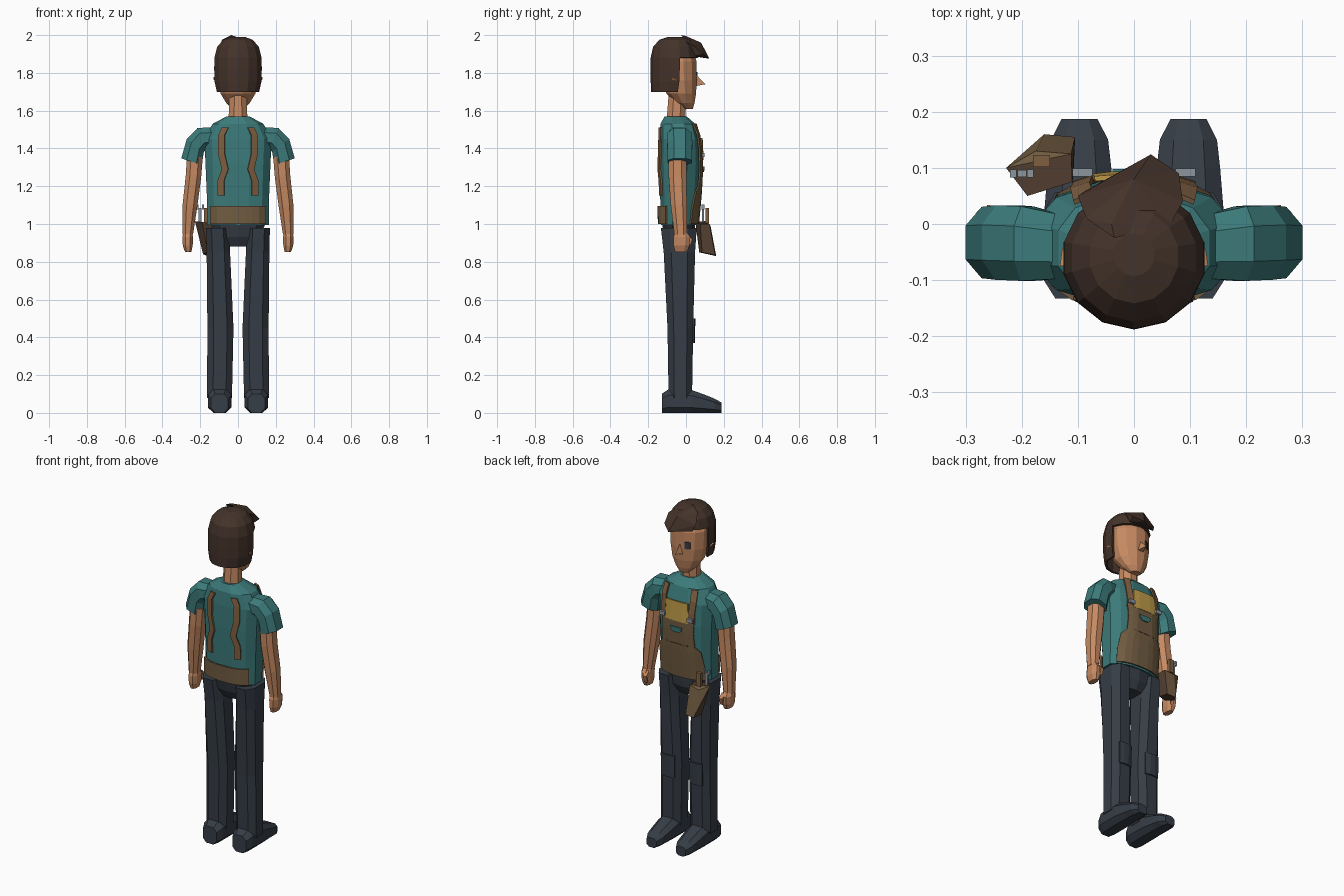
import bpy, bmesh, math
from mathutils import Vector
from mathutils.bvhtree import BVHTree

if "Cube" in bpy.data.objects:
    bpy.data.objects.remove(bpy.data.objects["Cube"])

def mat(name, r, g, b):
    m = bpy.data.materials.new(name)
    lin = [((c / 255 + 0.055) / 1.055) ** 2.4 for c in (r, g, b)]
    m.diffuse_color = (*lin, 1)
    m.use_nodes = True
    m.node_tree.nodes["Principled BSDF"].inputs["Base Color"].default_value = m.diffuse_color
    return m

TEAL = mat("teal cloth", 60, 122, 122)
SKIN = mat("skin", 198, 138, 98)
APRON = mat("apron brown", 114, 93, 66)
STRAP = mat("strap brown", 126, 94, 64)
HAIR = mat("dark hair", 68, 51, 42)
DARK = mat("dark slate", 54, 61, 70)
YELLOW = mat("mustard", 190, 155, 72)
METAL = mat("grey metal", 140, 150, 158)
LEATHER = mat("dark leather", 82, 62, 48)

def finish(bm, name, *mats, rule=None, solid=0):
    bmesh.ops.recalc_face_normals(bm, faces=bm.faces)
    bm.normal_update()
    for f in bm.faces:
        f.material_index = rule(f) if rule else 0
    me = bpy.data.meshes.new(name)
    tree = BVHTree.FromBMesh(bm)
    bm.to_mesh(me)
    bm.free()
    ob = bpy.data.objects.new(name, me)
    bpy.context.collection.objects.link(ob)
    for m in mats:
        me.materials.append(m)
    if solid:
        md = ob.modifiers.new("thickness", 'SOLIDIFY')
        md.thickness, md.offset = solid, 0
    return tree

def skin_rings(rings, cap=(True, True)):
    bm = bmesh.new()
    vs = [[bm.verts.new(p) for p in r] for r in rings]
    n = len(vs[0])
    for a, b in zip(vs, vs[1:]):
        for i in range(n):
            bm.faces.new((a[i], a[(i + 1) % n], b[(i + 1) % n], b[i]))
    if cap[0]:
        bm.faces.new(vs[0])
    if cap[1]:
        bm.faces.new(vs[-1])
    return bm

def oval(n, p=1.0):
    for i in range(n):
        a = 2 * math.pi * (i + 0.5) / n
        c, s = math.cos(a), math.sin(a)
        yield math.copysign(abs(c) ** p, c), math.copysign(abs(s) ** p, s)

def level(n, rows, p=1.0):
    """Horizontal rings from rows of (z, cx, cy, rx, ry)."""
    k = 1 / math.cos(math.pi / n) ** p
    return [[(cx + u * rx * k, cy + v * ry * k, z) for u, v in oval(n, p)]
            for z, cx, cy, rx, ry in rows]

def limb(s, n, rows):
    """Tilted rings from rows of (x, y, z, r, ry, tilt degrees)."""
    out = []
    for x, y, z, r, ry, t in rows:
        t = math.radians(t)
        out.append([(s * (x + u * r * math.cos(t)), y + v * ry, z + u * r * math.sin(t))
                    for u, v in oval(n, 0.85)])
    return out

def hull(name, pts, *mats, rule=None):
    bm = bmesh.new()
    for p in pts:
        bm.verts.new(p)
    bmesh.ops.convex_hull(bm, input=bm.verts)
    finish(bm, name, *mats, rule=rule)

def box(name, c, d, m):
    hull(name, [(c[0] + i * d[0] / 2, c[1] + j * d[1] / 2, c[2] + k * d[2] / 2)
                for i in (-1, 1) for j in (-1, 1) for k in (-1, 1)], m)

def drape(name, tree, rows, side, off, m, cols=2, thick=0.009):
    """Plate of rows (z, x0, x1) laid on a body from the +y or -y side."""
    bm = bmesh.new()
    grid = []
    for z, x0, x1 in rows:
        line, last = [], None
        for i in range(cols + 1):
            x = x0 + (x1 - x0) * i / cols
            hit = tree.ray_cast(Vector((x, side, z)), Vector((0, -side, 0)))[0]
            y = hit.y if hit else -0.03
            line.append(bm.verts.new((x, y + side * off, z)))
        grid.append(line)
    for a, b in zip(grid, grid[1:]):
        for i in range(cols):
            bm.faces.new((a[i], a[i + 1], b[i + 1], b[i]))
    finish(bm, name, m, solid=thick)

# Shirt body
torso = finish(skin_rings(level(12, [
    (0.995, 0, -.04, .163, .092), (1.15, 0, -.035, .165, .102), (1.32, 0, -.033, .172, .109),
    (1.45, 0, -.035, .178, .106), (1.53, 0, -.043, .135, .092), (1.57, 0, -.055, .06, .058)], .8)),
    "shirt", TEAL)

# Apron bib, waistband, pocket and straps
drape("bib", torso, [(1.0, -.145, .145), (1.08, -.145, .145), (1.17, -.135, .135),
                     (1.2, -.105, .105), (1.28, -.1, .1), (1.35, -.105, .105)], 1, .012, APRON, 8)
drape("back_belt", torso, [(1.0, -.145, .145), (1.095, -.145, .145)], -1, .012, APRON, 8)
drape("chest_panel", torso, [(1.34, -.075, .075), (1.455, -.07, .07)], 1, .014, YELLOW, 4)
drape("bib_notch", torso, [(1.275, -.018, .018), (1.285, -.032, .032), (1.305, -.038, .038)],
      1, .018, TEAL, 4)
drape("bib_pocket_seam", torso, [(1.2, -.07, .07), (1.206, -.07, .07)], 1, .016, LEATHER, 4, .004)
for s in (-1, 1):
    path = [(1.51, .068), (1.47, .087), (1.37, .087), (1.29, .068), (1.23, .09), (1.15, .09)]
    drape("back_strap", torso, [(z, s * (x - .017), s * (x + .017)) for z, x in path],
          -1, .006, STRAP)
    path = [(1.53, .09), (1.47, .095), (1.4, .09), (1.34, .092)]
    drape("front_strap", torso, [(z, s * (x - .017), s * (x + .017)) for z, x in path],
          1, .012, STRAP)
    box("strap_buckle", (s * .092, .092, 1.365), (.036, .014, .022), METAL)

# Hips
finish(skin_rings(level(10, [(.88, 0, -.035, .06, .05), (.93, 0, -.035, .11, .075),
                             (1.01, 0, -.04, .15, .085)], .8)), "hips", DARK)

for s in (-1, 1):
    # Leg with knee patch
    leg = finish(skin_rings(level(8, [
        (.08, s * .098, -.03, .066, .062), (.45, s * .093, -.03, .069, .068),
        (.85, s * .104, -.035, .062, .083), (.98, s * .109, -.038, .06, .095)], .75)),
        "trouser_leg", DARK)
    drape("knee_patch", leg, [(.37, s * .05, s * .135), (.5, s * .05, s * .135)], 1, .006, DARK, 3)

    # Shoe, built front to back
    rings = []
    for y, r, top in [(-.128, .048, .1), (-.09, .066, .125), (.03, .066, .12),
                      (.1, .06, .095), (.15, .054, .075), (.187, .034, .055)]:
        rings.append([(s * .097 + u * r, y, max(.0, top / 2 + v * top / 1.85)) for u, v in oval(8, .75)])
    finish(skin_rings(rings), "shoe", DARK)

    # Sleeve, arm and hand
    finish(skin_rings(limb(s, 8, [
        (.135, -.04, 1.46, .055, .062, 82), (.19, -.035, 1.455, .063, .071, 66),
        (.226, -.033, 1.415, .061, .071, 38), (.246, -.033, 1.33, .061, .068, 18)])),
        "sleeve", TEAL)
    finish(skin_rings(limb(s, 8, [
        (.228, -.045, 1.36, .045, .05, 10), (.236, -.045, 1.25, .044, .05, 8),
        (.254, -.038, 1.1, .042, .046, 4), (.266, -.028, .945, .03, .036, 0)])), "arm", SKIN)
    finish(skin_rings(limb(s, 8, [
        (.266, -.027, .955, .025, .034, 0), (.266, -.022, .93, .03, .048, 0),
        (.266, -.024, .885, .028, .045, 0), (.264, -.026, .853, .018, .034, 0)])), "hand", SKIN)
    hull("thumb", [(s * x, y, z) for x, y, z in [
        (.24, .005, .945), (.265, .01, .945), (.24, .032, .92), (.262, .034, .92),
        (.24, .02, .88), (.258, .022, .88)]], SKIN)
    # Ear
    hull("ear", [(s * x, y, z) for x, y, z in [
        (.1, -.075, 1.73), (.1, -.045, 1.73), (.132, -.075, 1.775), (.128, -.045, 1.765),
        (.1, -.075, 1.79), (.1, -.045, 1.785)]], SKIN)

# Neck and head
finish(skin_rings(level(8, [(1.54, 0, -.053, .05, .05), (1.7, 0, -.045, .046, .046)])), "neck", SKIN)
head = finish(skin_rings(level(12, [
    (1.61, 0, .012, .03, .024), (1.64, 0, -.005, .062, .05), (1.69, 0, -.025, .092, .078),
    (1.76, 0, -.035, .107, .092), (1.86, 0, -.04, .11, .096), (1.95, 0, -.05, .08, .08)])),
    "head", SKIN)
hull("nose", [(0, .05, 1.795), (-.02, .05, 1.73), (.02, .05, 1.73), (0, .103, 1.74)], SKIN)
drape("eye", head, [(1.765, -.059, -.031), (1.805, -.059, -.031)], 1, .003, DARK, 1, .006)

# Hair cap with the face cut open
bm = skin_rings(level(14, [
    (1.70, 0, -.068, .106, .108), (1.755, 0, -.062, .118, .116), (1.82, 0, -.06, .12, .119),
    (1.88, 0, -.06, .119, .118), (1.935, 0, -.06, .105, .106), (1.97, 0, -.058, .075, .078),
    (1.985, 0, -.055, .035, .036)]), (False, True))
def over_face(f):
    c = f.calc_center_median()
    limit = -.055 if c.z < 1.76 else -.03
    return c.z < 1.87 and c.y > limit
bmesh.ops.delete(bm, geom=[f for f in bm.faces if over_face(f)], context='FACES')
finish(bm, "hair_cap", HAIR, solid=.012)

# Swept forelock
hull("forelock", [(-.085, .01, 1.975), (-.1, .05, 1.92), (-.035, -.025, 2.0), (.065, .0, 1.965),
                  (.087, .04, 1.945), (.08, .09, 1.9), (.03, .124, 1.875), (-.085, .06, 1.885),
                  (.07, .05, 1.89), (0, .08, 1.96), (-.04, .0, 1.995)], HAIR)

# Tool pouch with lighter front
hull("tool_pouch", [(-.228, .1, 1.015), (-.19, .05, 1.01), (-.11, .075, 1.0), (-.112, .125, 1.0),
                    (-.175, .13, .99), (-.185, .115, .84), (-.16, .07, .85), (-.108, .085, .85),
                    (-.105, .155, .835), (-.16, .16, .83)],
     LEATHER, APRON, rule=lambda f: 1 if f.normal.y > .6 else 0)

# Tools
box("wrench_shaft", (-.2, .09, 1.04), (.016, .012, .09), METAL)
for s in (-1, 1):
    box("wrench_jaw", (-.2 + s * .015, .09, 1.09), (.012, .014, .028), METAL)
box("tool_handle", (-.165, .112, 1.045), (.03, .02, .08), STRAP)
